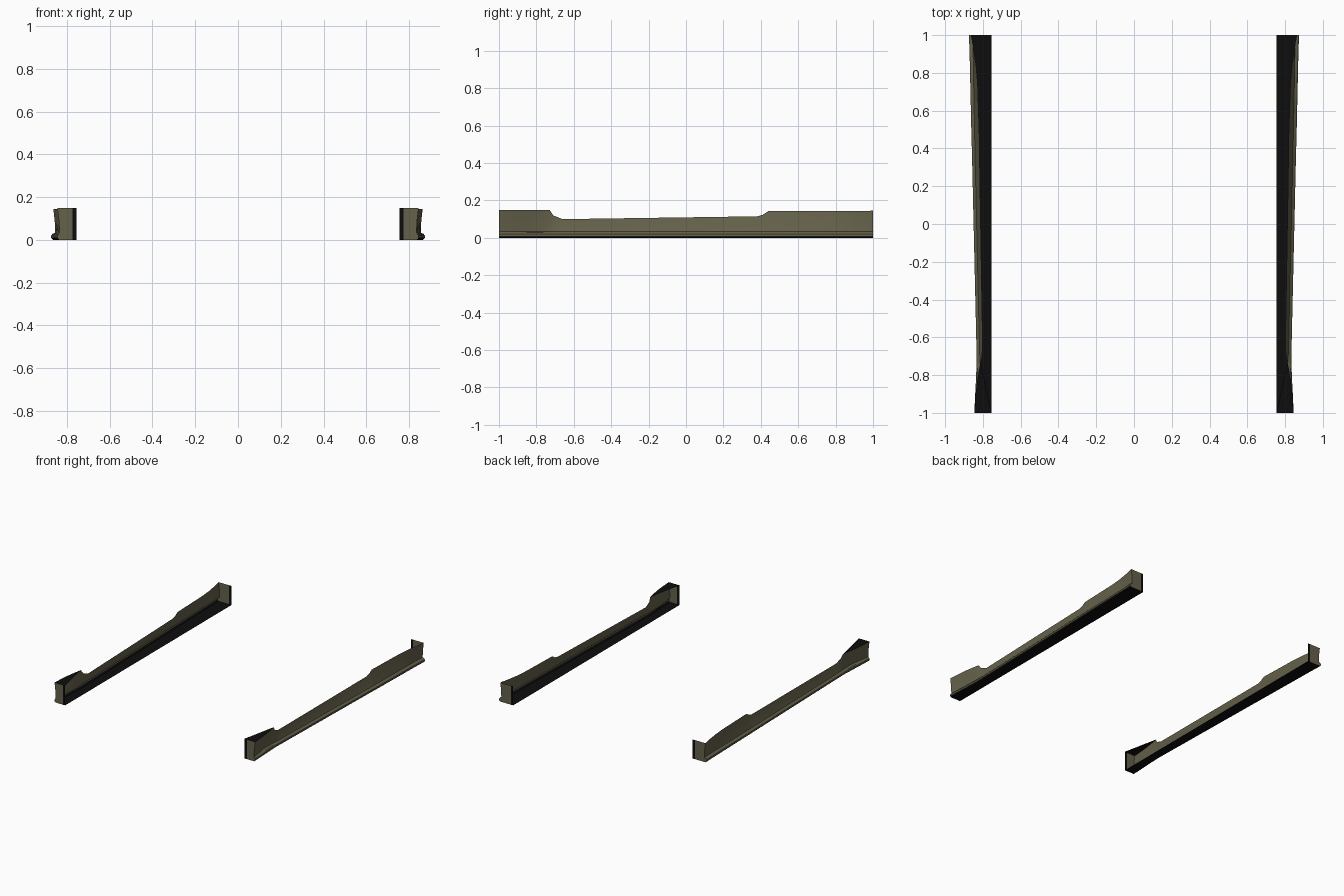
import bpy
import bmesh

cube = bpy.data.objects.get("Cube")
if cube:
    bpy.data.objects.remove(cube, do_unlink=True)


def make_material(name, rgb):
    mat = bpy.data.materials.new(name)
    mat.use_nodes = True
    color = (*rgb, 1.0)
    mat.diffuse_color = color
    mat.node_tree.nodes["Principled BSDF"].inputs["Base Color"].default_value = color
    return mat


olive = make_material("olive_paint", (0.13, 0.12, 0.07))
black = make_material("black_underside", (0.004, 0.004, 0.004))

INNER = 0.755   # inboard edge of the floor
STRIP = 0.775   # outboard edge of the black end flange

# Stations along the sill: y, lip x, waist x, top x, top z
STATIONS = [
    (-1.0, .845, .835, .845, .15),
    (-.92, .842, .825, .84, .15),
    (-.85, .838, .813, .833, .15),
    (-.78, .835, .812, .822, .15),
    (-.73, .833, .814, .812, .15),
    (-.71, .833, .816, .806, .12),
    (-.66, .834, .818, .801, .10),
    (.38, .858, .842, .818, .115),
    (.41, .859, .843, .818, .123),
    (.44, .86, .843, .818, .143),
    (.75, .867, .849, .828, .143),
    (.84, .869, .85, .836, .143),
    (.92, .871, .852, .848, .144),
    (1.0, .874, .855, .864, .145),
]


def profile(station):
    """Outer skin from the underside, round the lip, up to the top edge."""
    y, lip, waist, top, height = station
    return [(lip - .008, y, 0), (lip, y, .008), (lip, y, .02),
            (lip - .006, y, .028), (waist, y, .033),
            ((waist + top) / 2 - .002, y, (height + .033) / 2),
            (top, y, height)]


def build(name, polygons, side, materials, rule=None):
    """Join polygons into one object; side is 1 for left and -1 for right."""
    bm = bmesh.new()
    for points in polygons:
        verts = [bm.verts.new((side * x, y, z)) for x, y, z in points]
        if side < 0:
            verts.reverse()
        bm.faces.new(verts)
    bmesh.ops.remove_doubles(bm, verts=bm.verts, dist=.0001)
    if rule:
        for face in bm.faces:
            face.material_index = rule(face.calc_center_median())
    mesh = bpy.data.meshes.new(name)
    bm.to_mesh(mesh)
    bm.free()
    for mat in materials:
        mesh.materials.append(mat)
    obj = bpy.data.objects.new(name, mesh)
    bpy.context.collection.objects.link(obj)
    bpy.ops.object.select_all(action="DESELECT")
    obj.select_set(True)
    bpy.context.view_layer.objects.active = obj
    bpy.ops.object.shade_smooth_by_angle(angle=.5)
    return obj


def end_plate(station, facing):
    """Closing plate with a narrow inboard flange."""
    y, height = station[0], station[-1]
    plate = [(STRIP, y, 0)] + profile(station) + [(STRIP, y, height)]
    flange = [(INNER, y, 0), (STRIP, y, 0), (STRIP, y, height), (INNER, y, height)]
    return [points[::facing] for points in (plate, flange)]


for label, side in (("left", 1), ("right", -1)):
    # Outer skin with the rolled lower lip
    skin = []
    floor = []
    for near, far in zip(STATIONS, STATIONS[1:]):
        a, b = profile(near), profile(far)
        for i in range(len(a) - 1):
            skin.append([a[i], b[i], b[i + 1], a[i + 1]])
        floor.append([(INNER, near[0], 0), (INNER, far[0], 0), b[0], a[0]])
    build(label + "_outer_panel", skin, side, [olive, black],
          lambda c: int(c.z < .006))

    # Flat underside, open above on the inboard side
    build(label + "_floor", floor, side, [black])

    # Front and rear closing plates
    for end, station, facing in (("front", STATIONS[0], 1), ("rear", STATIONS[-1], -1)):
        build(f"{label}_{end}_plate", end_plate(station, facing), side,
              [olive, black], lambda c: int(abs(c.x) < STRIP))

    # Triangular cover above the front flare
    tops = [profile(s)[-1] for s in STATIONS[:5]]
    build(label + "_front_cover", [[(INNER, -1, tops[0][2])] + tops], side, [black])
